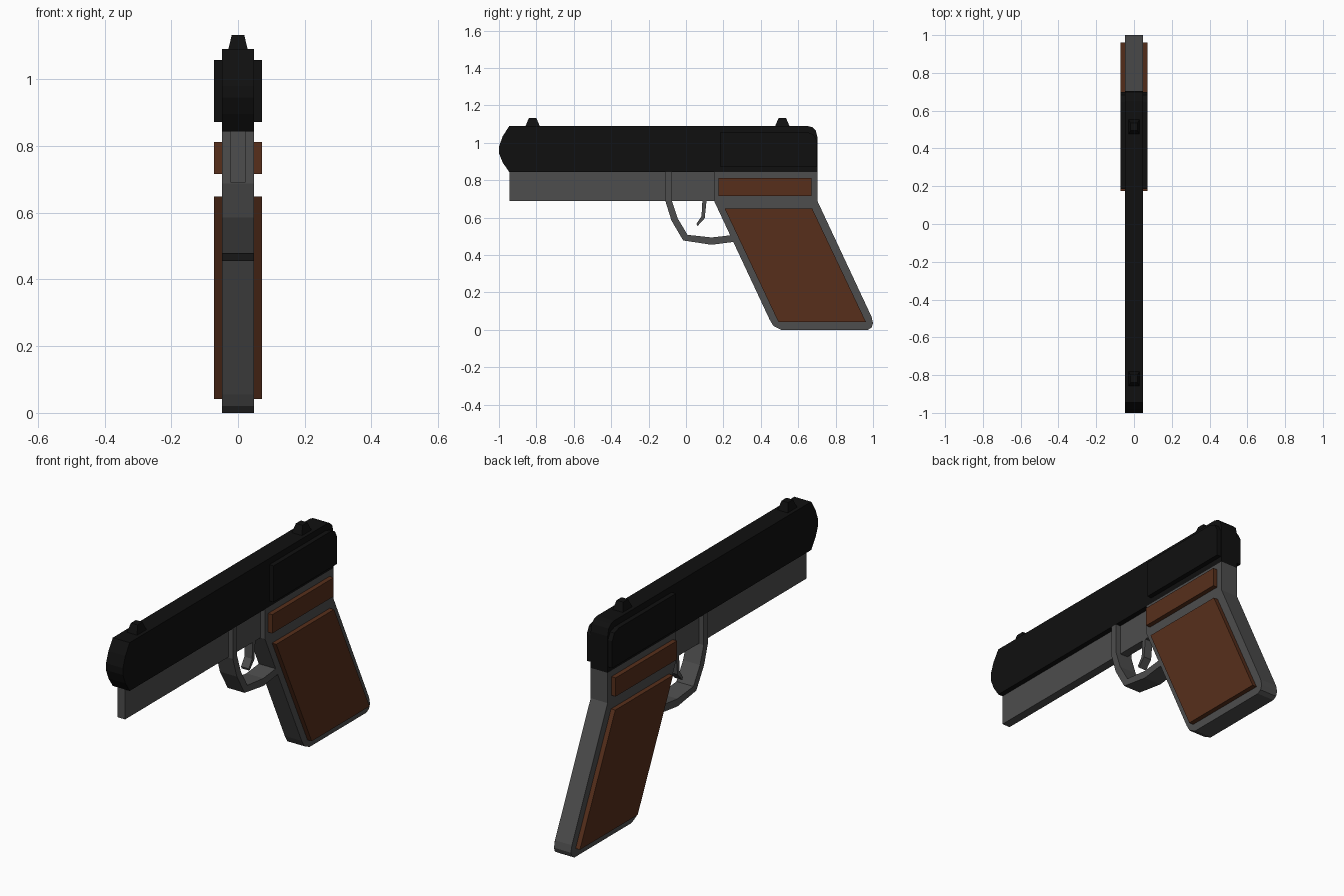
import bpy
import bmesh

if "Cube" in bpy.data.objects:
    bpy.data.objects.remove(bpy.data.objects["Cube"])


def material(name, rgb):
    m = bpy.data.materials.new(name)
    m.diffuse_color = (*rgb, 1)
    m.use_nodes = True
    m.node_tree.nodes["Principled BSDF"].inputs["Base Color"].default_value = m.diffuse_color
    return m


BLACK = material("black_steel", (0.005, 0.005, 0.005))
GREY = material("dark_grey", (0.075, 0.075, 0.075))
BROWN = material("brown_wood", (0.095, 0.028, 0.011))


def extrude(name, profile, x0, x1, mat):
    """Extrude a (y, z) outline across x from x0 to x1."""
    bm = bmesh.new()
    face = bm.faces.new([bm.verts.new((x0, y, z)) for y, z in profile])
    new = bmesh.ops.extrude_face_region(bm, geom=[face])["geom"]
    verts = [v for v in new if isinstance(v, bmesh.types.BMVert)]
    bmesh.ops.translate(bm, verts=verts, vec=(x1 - x0, 0, 0))
    bmesh.ops.recalc_face_normals(bm, faces=bm.faces)
    mesh = bpy.data.meshes.new(name)
    bm.to_mesh(mesh)
    bm.free()
    mesh.materials.append(mat)
    ob = bpy.data.objects.new(name, mesh)
    bpy.context.collection.objects.link(ob)
    return ob


def rect(y0, y1, z0, z1):
    return [(y0, z0), (y1, z0), (y1, z1), (y0, z1)]


W, N, P = 0.048, 0.022, 0.072  # half widths: body, narrow parts, side panels

# Slide with faceted nose and rounded rear top corner
extrude("slide", [(-0.945, 0.843), (-0.98, 0.895), (-1, 0.945), (-1, 0.98),
                  (-0.98, 1.035), (-0.945, 1.09), (0.65, 1.09), (0.675, 1.084),
                  (0.694, 1.066), (0.703, 1.03), (0.703, 0.843)], -W, W, BLACK)

# Frame rail under the slide
extrude("frame_rail", rect(-0.945, 0.17, 0.69, 0.845), -N, N, GREY)

# Grip body with rounded heel and toe
extrude("grip_frame", [(0.15, 0.843), (0.15, 0.69), (0.447, 0.055), (0.468, 0.02),
                       (0.51, 0), (0.972, 0), (0.992, 0.012), (1, 0.035),
                       (0.992, 0.07), (0.703, 0.688), (0.703, 0.843)], -W, W, GREY)

# Trigger guard strap
extrude("trigger_guard", [(-0.11, 0.843), (-0.11, 0.688), (-0.078, 0.585), (-0.015, 0.478),
                          (0.137, 0.455), (0.26, 0.471), (0.26, 0.508), (0.137, 0.494),
                          (0.008, 0.508), (-0.045, 0.597), (-0.075, 0.688),
                          (-0.075, 0.843)], -W, W, GREY)

# Trigger
extrude("trigger", [(0.088, 0.7), (0.083, 0.607), (0.056, 0.567), (0.062, 0.555),
                    (0.1, 0.597), (0.111, 0.7)], -N, N, GREY)

# Raised panels on both sides
for side, s in (("right", 1), ("left", -1)):
    extrude(f"slide_panel_{side}", [(0.185, 0.872), (0.185, 1.058), (0.645, 1.058),
                                    (0.682, 1.045), (0.7, 1.01), (0.7, 0.872)],
            s * (W - 0.005), s * P, BLACK)
    extrude(f"upper_grip_panel_{side}", rect(0.175, 0.672, 0.716, 0.812),
            s * (W - 0.005), s * P, BROWN)
    extrude(f"grip_panel_{side}", [(0.207, 0.648), (0.675, 0.648), (0.962, 0.042),
                                   (0.494, 0.042)], s * (W - 0.005), s * P, BROWN)

# Tapered front and rear sights
for name, y in (("front_sight", -0.82), ("rear_sight", 0.515)):
    ob = extrude(name, [(y - 0.04, 1.085), (y - 0.02, 1.133), (y + 0.02, 1.133),
                        (y + 0.04, 1.085)], -0.03, 0.03, BLACK)
    for v in ob.data.vertices:
        if v.co.z > 1.1:
            v.co.x *= 0.62
